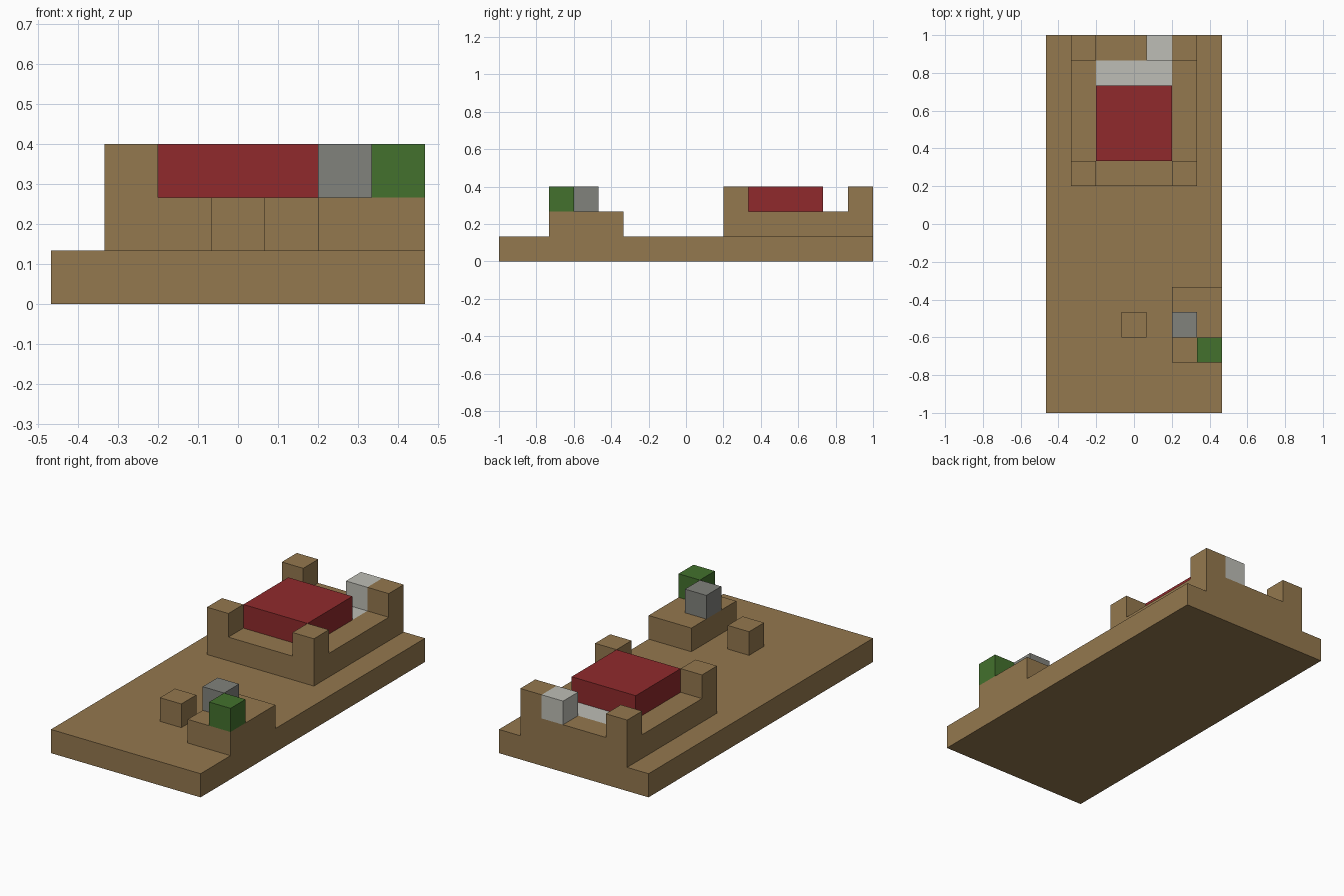
import bpy
import bmesh
from mathutils import Vector

cube = bpy.data.objects.get("Cube")
if cube:
    bpy.data.objects.remove(cube, do_unlink=True)

# Everything sits on a block grid: 7 wide, 15 deep, 3 high
UNIT = 2 / 15
ORIGIN = Vector((-3.5, -7.5, 0))


def linear(c):
    c /= 255
    return c / 12.92 if c <= 0.04045 else ((c + 0.055) / 1.055) ** 2.4


def make_material(name, r, g, b):
    colour = (linear(r), linear(g), linear(b), 1)
    mat = bpy.data.materials.new(name)
    mat.use_nodes = True
    mat.diffuse_color = colour
    bsdf = next(n for n in mat.node_tree.nodes if n.type == 'BSDF_PRINCIPLED')
    bsdf.inputs["Base Color"].default_value = colour
    return mat


wood = make_material("wood brown", 148, 120, 78)
red = make_material("blanket red", 144, 42, 44)
white = make_material("linen white", 190, 190, 182)
grey = make_material("stone grey", 129, 130, 124)
green = make_material("leaf green", 67, 113, 45)


def block(name, mat, corner, size=(1, 1, 1)):
    """Box given by its lowest corner and its size, both in grid blocks."""
    corner, size = Vector(corner), Vector(size)
    bm = bmesh.new()
    bmesh.ops.create_cube(bm, size=UNIT)
    bmesh.ops.scale(bm, vec=size, verts=bm.verts)
    mesh = bpy.data.meshes.new(name)
    bm.to_mesh(mesh)
    bm.free()
    mesh.materials.append(mat)
    obj = bpy.data.objects.new(name, mesh)
    obj.location = (ORIGIN + corner + size / 2) * UNIT
    bpy.context.collection.objects.link(obj)
    return obj


# Floor
block("floor", wood, (0, 0, 0), (7, 15, 1))

# Bed frame: rails around the mattress and a post on each corner
for side, x in (("right", 1), ("left", 5)):
    block(side + "_bed_rail", wood, (x, 9, 1), (1, 6, 1))
    for end, y in (("front", 9), ("back", 14)):
        block(f"{end}_{side}_bed_post", wood, (x, y, 2))
for end, y in (("front", 9), ("back", 14)):
    block(end + "_bed_rail", wood, (2, y, 1), (3, 1, 1))

# Bedding
block("mattress", white, (2, 10, 1), (3, 4, 1))
block("blanket", red, (2, 10, 2), (3, 3, 1))
block("pillow", white, (4, 14, 2))

# Desk with the things on it, and its stool
block("desk", wood, (5, 2, 1), (2, 3, 1))
block("grey_desk_box", grey, (5, 3, 2))
block("green_plant", green, (6, 2, 2))
block("stool", wood, (3, 3, 1))
